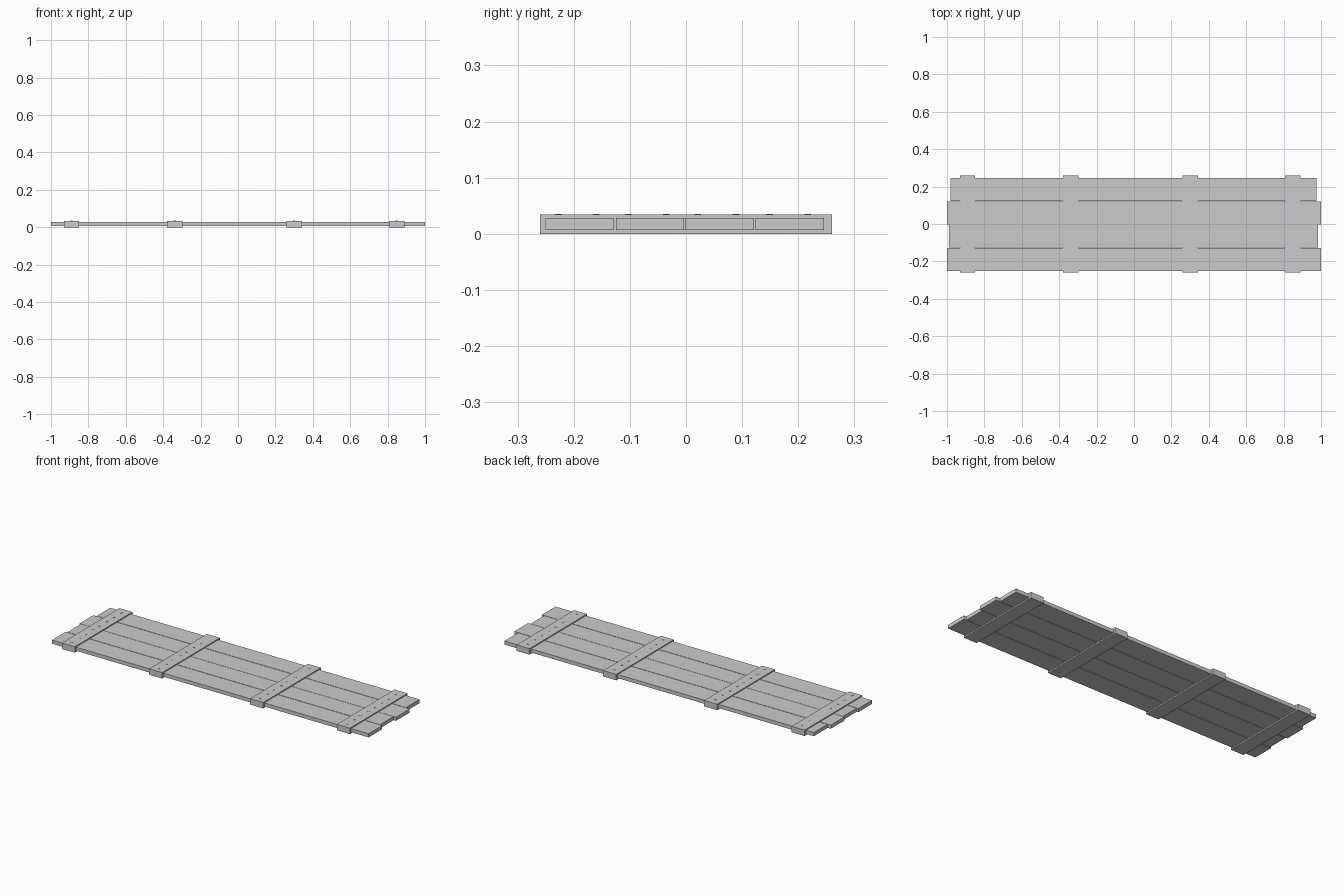
import bpy

if "Cube" in bpy.data.objects:
    bpy.data.objects.remove(bpy.data.objects["Cube"])


def box(name, x0, x1, y0, y1, z0, z1):
    bpy.ops.mesh.primitive_cube_add(size=1, location=((x0 + x1) / 2, (y0 + y1) / 2, (z0 + z1) / 2))
    ob = bpy.context.object
    ob.name = name
    ob.scale = (x1 - x0, y1 - y0, z1 - z0)
    bpy.ops.object.transform_apply(location=False, rotation=False, scale=True)
    return ob


# Four long planks with uneven ends: x start, x end, y start, y end
planks = [
    (-1.0, 1.0, -0.250, -0.128),
    (-0.99, 0.985, -0.125, -0.004),
    (-1.0, 1.0, -0.002, 0.121),
    (-0.98, 0.975, 0.124, 0.246),
]
for i, (x0, x1, y0, y1) in enumerate(planks):
    box(f"plank_{i + 1}", x0, x1, y0, y1, 0.007, 0.028)

# Cross battens wrapping the planks, each with a row of nail heads
nail_y = (-0.228, -0.160, -0.103, -0.035, 0.021, 0.089, 0.149, 0.217)
for i, x in enumerate((-0.89, -0.338, 0.30, 0.848)):
    box(f"batten_{i + 1}", x - 0.041, x + 0.041, -0.26, 0.26, 0.0, 0.034)
    for j, y in enumerate(nail_y):
        bpy.ops.mesh.primitive_cylinder_add(vertices=8, radius=0.006, depth=0.004,
                                            location=(x, y, 0.0335))
        bpy.context.object.name = f"nail_{i + 1}_{j + 1}"
